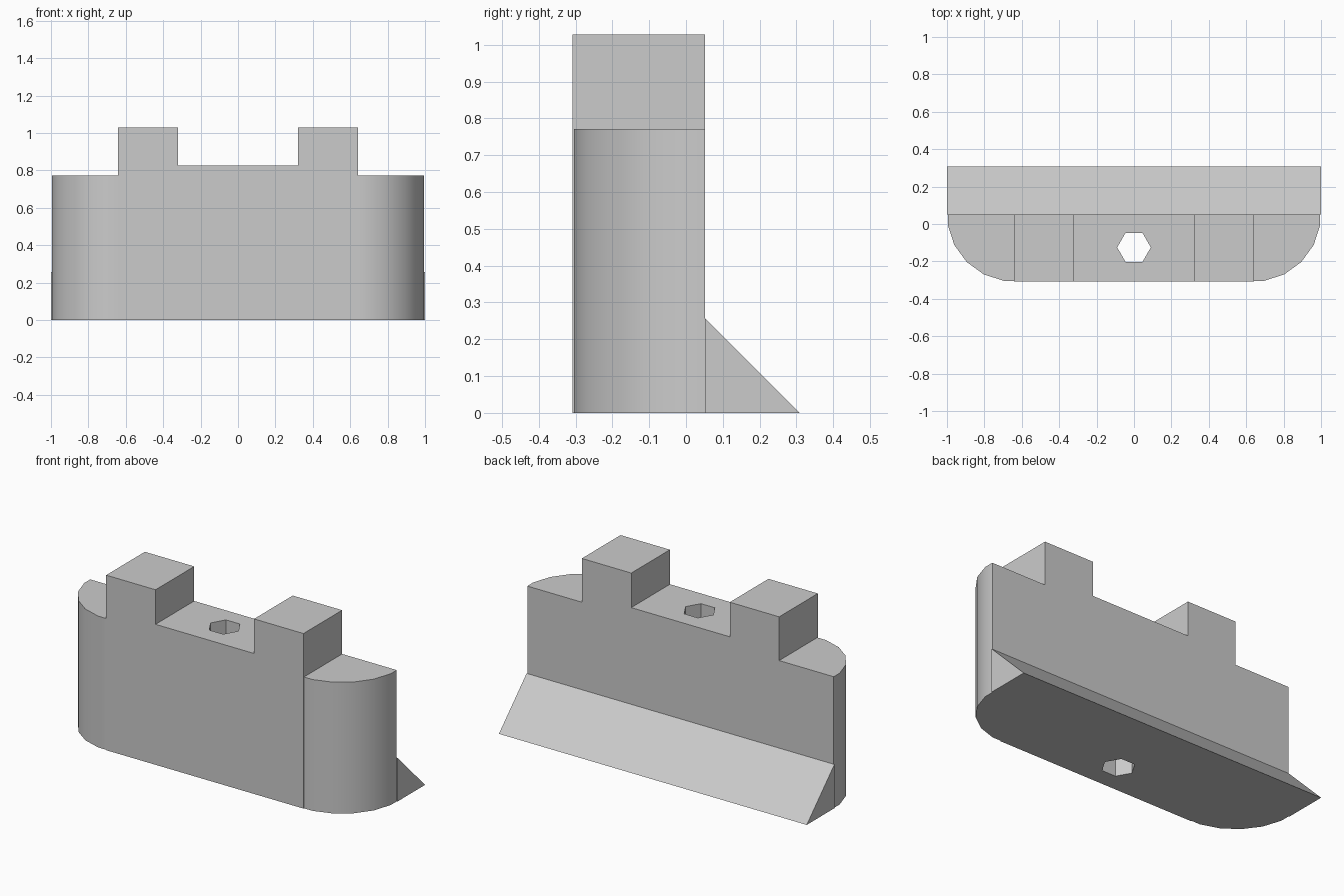
import bpy
import bmesh
from math import sin, cos, radians
from mathutils import Vector

cube = bpy.data.objects.get("Cube")
if cube:
    bpy.data.objects.remove(cube, do_unlink=True)

grey = bpy.data.materials.new("plain grey")
grey.use_nodes = True
grey.diffuse_color = (0.6, 0.6, 0.6, 1)
grey.node_tree.nodes["Principled BSDF"].inputs["Base Color"].default_value = (0.6, 0.6, 0.6, 1)

FRONT, BACK = -0.308, 0.051     # wall faces
HALF = 0.641                    # half width of the straight wall
RADIUS = BACK - FRONT


def prism(name, points, direction):
    """Extrude a closed outline of 3D points along a direction."""
    bm = bmesh.new()
    face = bm.faces.new([bm.verts.new(p) for p in points])
    result = bmesh.ops.extrude_face_region(bm, geom=[face], use_keep_orig=True)
    moved = [v for v in result["geom"] if isinstance(v, bmesh.types.BMVert)]
    bmesh.ops.translate(bm, verts=moved, vec=Vector(direction))
    bmesh.ops.recalc_face_normals(bm, faces=bm.faces)
    mesh = bpy.data.meshes.new(name)
    bm.to_mesh(mesh)
    bm.free()
    mesh.materials.append(grey)
    obj = bpy.data.objects.new(name, mesh)
    bpy.context.collection.objects.link(obj)
    return obj


def activate(obj):
    bpy.ops.object.select_all(action="DESELECT")
    obj.select_set(True)
    bpy.context.view_layer.objects.active = obj


# Straight wall with two raised blocks
right_half = [(HALF, 0), (HALF, 1.028), (0.32, 1.028), (0.32, 0.825)]
outline = right_half + [(-x, z) for x, z in reversed(right_half)]
wall = prism("wall", [(x, FRONT, z) for x, z in outline], (0, RADIUS, 0))

# Six-sided hole through the wall
hexagon = [(0.09 * cos(radians(a)), -0.125 + 0.09 * sin(radians(a)), -0.1)
           for a in range(0, 360, 60)]
cutter = prism("hole_cutter", hexagon, (0, 0, 1.3))
cutter.hide_render = True
hole = wall.modifiers.new("hole", "BOOLEAN")
hole.operation = "DIFFERENCE"
hole.solver = "EXACT"
hole.object = cutter
activate(wall)
bpy.ops.object.modifier_apply(modifier=hole.name)
bpy.data.objects.remove(cutter, do_unlink=True)

# Rounded ends, mirrored
flat = RADIUS * cos(radians(9))
arc = [(HALF + RADIUS * cos(radians(a)), BACK - RADIUS * sin(radians(a)))
       for a in range(9, 90, 18)]
end_outline = [(HALF, BACK), (HALF + flat, BACK)] + arc + [(HALF, BACK - flat)]
ends = prism("rounded_ends", [(x, y, 0) for x, y in end_outline], (0, 0, 0.771))
ends.modifiers.new("mirror", "MIRROR")
activate(ends)
bpy.ops.object.modifier_apply(modifier="mirror")
bpy.ops.object.shade_smooth_by_angle(angle=radians(30))

# Sloping foot along the back
prism("sloping_foot", [(-1, BACK, 0), (-1, -FRONT, 0), (-1, BACK, 0.257)], (2, 0, 0))
